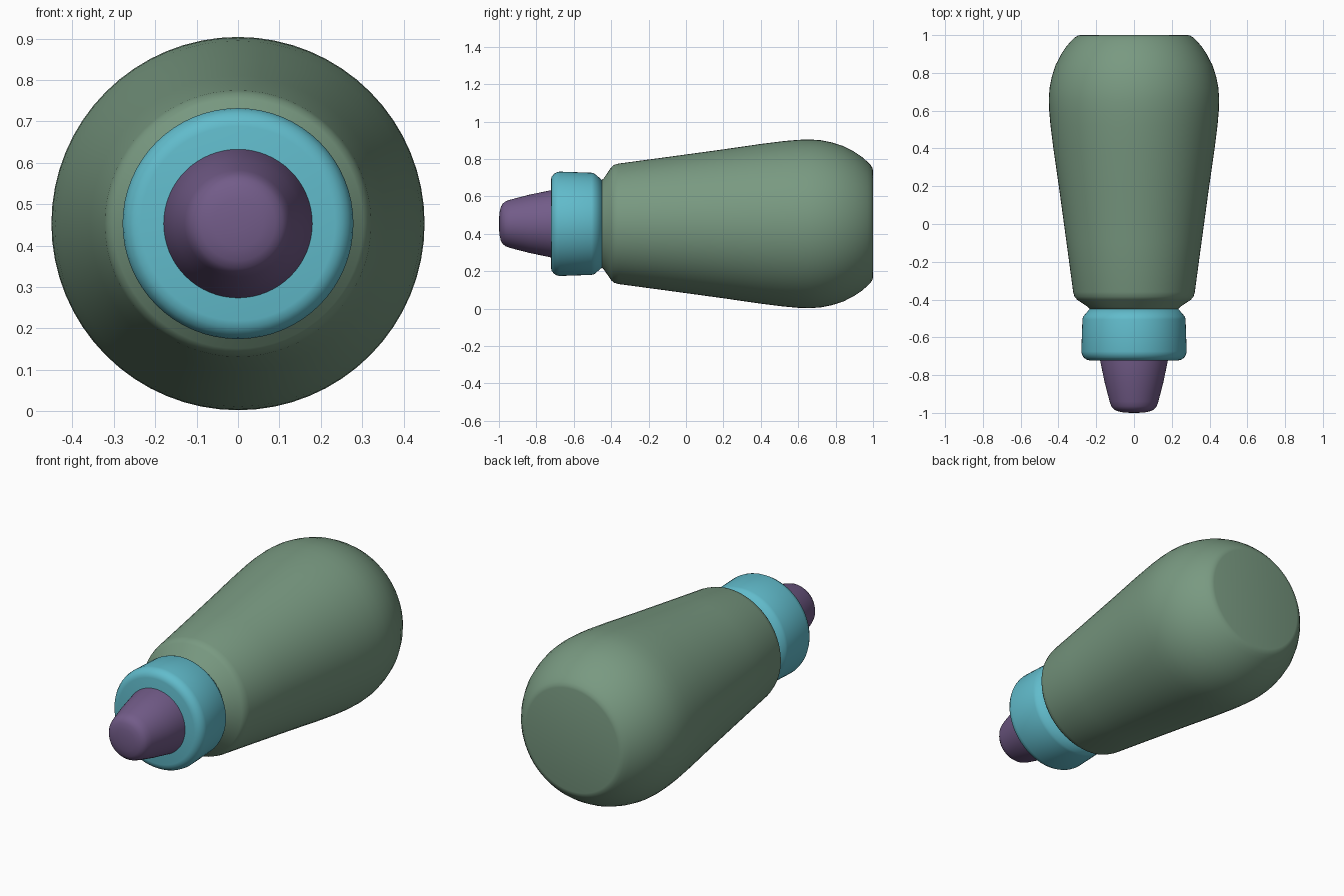
import bpy
import bmesh
import math

SIDES = 64
AXIS_Z = 0.453

cube = bpy.data.objects.get("Cube")
if cube:
    bpy.data.objects.remove(cube, do_unlink=True)


def material(name, rgb):
    mat = bpy.data.materials.new(name)
    mat.use_nodes = True
    mat.diffuse_color = (*rgb, 1)
    bsdf = next(n for n in mat.node_tree.nodes if n.type == 'BSDF_PRINCIPLED')
    bsdf.inputs["Base Color"].default_value = (*rgb, 1)
    return mat


def lathe(name, profile, mat, angle=35):
    """Turn a (y, radius) profile, listed front to back, around the long axis."""
    bm = bmesh.new()
    rings = []
    for y, r in profile:
        ring = []
        for i in range(SIDES):
            a = 2 * math.pi * i / SIDES
            ring.append(bm.verts.new((r * math.cos(a), y, AXIS_Z + r * math.sin(a))))
        rings.append(ring)
    for a, b in zip(rings, rings[1:]):
        for i in range(SIDES):
            j = (i + 1) % SIDES
            bm.faces.new((a[i], a[j], b[j], b[i]))
    bm.faces.new(rings[0])
    bm.faces.new(rings[-1])
    bmesh.ops.recalc_face_normals(bm, faces=bm.faces)
    mesh = bpy.data.meshes.new(name)
    bm.to_mesh(mesh)
    bm.free()
    mesh.materials.append(mat)
    obj = bpy.data.objects.new(name, mesh)
    bpy.context.collection.objects.link(obj)
    bpy.ops.object.select_all(action='DESELECT')
    obj.select_set(True)
    bpy.context.view_layer.objects.active = obj
    bpy.ops.object.shade_smooth_by_angle(angle=math.radians(angle))
    return obj


green = material("sage green", (0.19, 0.32, 0.22))
cyan = material("soft cyan", (0.12, 0.50, 0.60))
purple = material("dusty purple", (0.17, 0.107, 0.25))

# Tapered body with a chamfered neck, a round shoulder and a flat base
lathe("bottle_body", [
    (-0.46, 0.225), (-0.44, 0.243), (-0.40, 0.302), (-0.385, 0.315), (-0.36, 0.322),
    (-0.1, 0.357), (0.2, 0.398), (0.4, 0.427), (0.52, 0.442), (0.6, 0.449),
    (0.66, 0.451), (0.72, 0.447), (0.78, 0.435), (0.84, 0.416), (0.9, 0.385),
    (0.94, 0.358), (0.97, 0.332), (0.988, 0.313), (0.997, 0.298), (1.0, 0.285),
], green, 50)

# Collar with rounded rims
lathe("collar", [
    (-0.722, 0.235), (-0.718, 0.252), (-0.706, 0.267), (-0.69, 0.276), (-0.675, 0.279),
    (-0.505, 0.273), (-0.49, 0.269), (-0.45, 0.235),
], cyan, 50)

# Tapered nozzle with a domed end
lathe("nozzle_tip", [
    (-1.0, 0.02), (-0.997, 0.06), (-0.99, 0.09), (-0.98, 0.108), (-0.965, 0.12),
    (-0.94, 0.129), (-0.84, 0.155), (-0.72, 0.18), (-0.70, 0.18),
], purple, 50)
